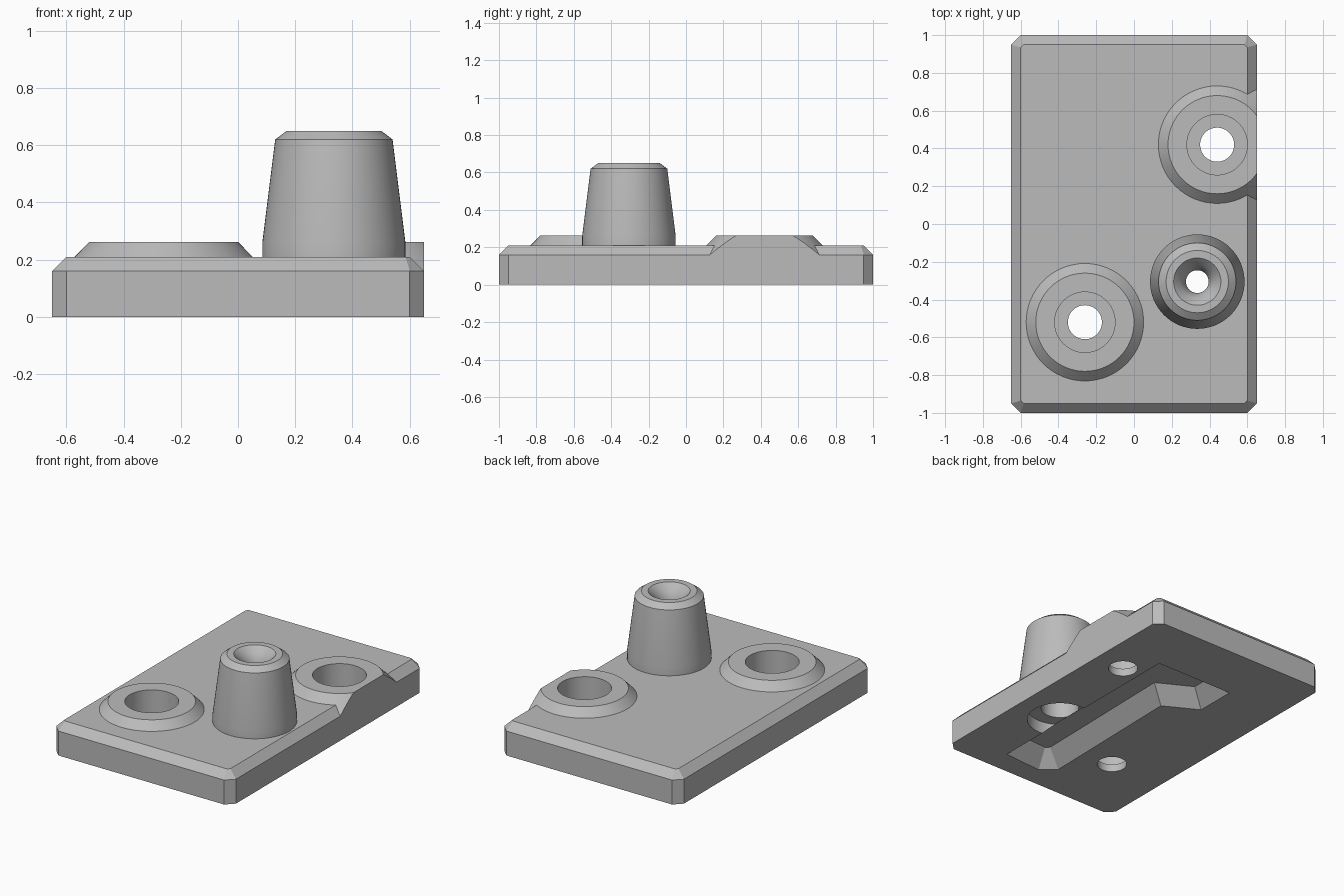
import bpy, bmesh, math
from mathutils import Vector

old = bpy.data.objects.get("Cube")
if old:
    bpy.data.objects.remove(old, do_unlink=True)

grey = bpy.data.materials.new("plain_grey")
grey.use_nodes = True
COLOUR = (0.5, 0.5, 0.5, 1)
grey.diffuse_color = COLOUR
grey.node_tree.nodes["Principled BSDF"].inputs["Base Color"].default_value = COLOUR


def loft(name, loops):
    """Closed solid skinned through equally long loops of points."""
    bm = bmesh.new()
    rings = [[bm.verts.new(p) for p in loop] for loop in loops]
    n = len(rings[0])
    for a, b in zip(rings, rings[1:]):
        for i in range(n):
            j = (i + 1) % n
            bm.faces.new((a[i], a[j], b[j], b[i]))
    bm.faces.new(rings[0][::-1])
    bm.faces.new(rings[-1])
    bmesh.ops.recalc_face_normals(bm, faces=bm.faces)
    mesh = bpy.data.meshes.new(name)
    bm.to_mesh(mesh)
    bm.free()
    mesh.materials.append(grey)
    obj = bpy.data.objects.new(name, mesh)
    bpy.context.collection.objects.link(obj)
    return obj


def turned(name, centre, profile, sides=64):
    """Solid of revolution from (radius, height) pairs, bottom to top."""
    ring = [(math.cos(math.tau * i / sides), math.sin(math.tau * i / sides))
            for i in range(sides)]
    return loft(name, [[(centre[0] + r * c, centre[1] + r * s, z) for c, s in ring]
                       for r, z in profile])


def clipped_rectangle(hx, hy, cut, z):
    return [(hx, cut - hy, z), (hx, hy - cut, z), (hx - cut, hy, z), (cut - hx, hy, z),
            (-hx, hy - cut, z), (-hx, cut - hy, z), (cut - hx, -hy, z), (hx - cut, -hy, z)]


def inset_loop(points, d, z):
    """Counter-clockwise outline moved inward by d, at height z."""
    out = []
    for i, p in enumerate(points):
        p = Vector(p)
        a = (p - Vector(points[i - 1])).normalized()
        b = (Vector(points[(i + 1) % len(points)]) - p).normalized()
        na, nb = Vector((-a.y, a.x)), Vector((-b.y, b.x))
        q = p + (na + nb) * (d / (1 + na.dot(nb)))
        out.append((q.x, q.y, z))
    return out


def combine(target, tool, operation):
    mod = target.modifiers.new("combine", "BOOLEAN")
    mod.operation, mod.solver, mod.object = operation, "EXACT", tool
    bpy.ops.object.select_all(action="DESELECT")
    bpy.context.view_layer.objects.active = target
    target.select_set(True)
    bpy.ops.object.modifier_apply(modifier=mod.name)
    bpy.data.objects.remove(tool, do_unlink=True)


BOSSES = {"front_boss": (-0.26, -0.52), "back_boss": (0.44, 0.42)}
POST = (0.335, -0.305)

# Plate with bevelled top and clipped corners
plate = loft("mounting_plate", [clipped_rectangle(0.65, 1, 0.05, 0),
                                clipped_rectangle(0.65, 1, 0.05, 0.16),
                                clipped_rectangle(0.6, 0.95, 0.015, 0.21)])

# Conical screw bosses, trimmed flush with the plate side
for name, centre in BOSSES.items():
    boss = turned(name, centre, [(0.365, 0.155), (0.26, 0.262)])
    if name == "back_boss":
        trim = loft("side_trim", [[(x, y, z) for x, y in
                                   ((0.65, -1), (1.5, -1), (1.5, 1.5), (0.65, 1.5))]
                                  for z in (-0.5, 1)])
        combine(boss, trim, "DIFFERENCE")
    combine(plate, boss, "UNION")

# Tapered post
post = turned("post", POST, [(0.25, 0.15), (0.25, 0.26), (0.205, 0.62), (0.165, 0.65)])
combine(plate, post, "UNION")

# Counterbored screw holes
for centre in BOSSES.values():
    hole = turned("screw_hole", centre, [(0.09, -0.1), (0.09, 0.05), (0.16, 0.05), (0.16, 0.4)])
    combine(plate, hole, "DIFFERENCE")

# Sloped channel under the plate
outline = [(0.31, -0.84), (0.31, 0.61), (-0.25, 0.61), (-0.25, 0.34),
           (-0.03, 0.22), (-0.05, -0.78), (0.04, -0.86)]
channel = loft("channel", [inset_loop(outline, d, d) for d in (-0.02, 0.1)])
combine(plate, channel, "DIFFERENCE")

# Bore through the post, flared at the top and relieved below
bore = turned("post_bore", POST, [(0.2, -0.1), (0.2, 0.08), (0.115, 0.08), (0.115, 0.4),
                                  (0.06, 0.45), (0.06, 0.54), (0.07, 0.58),
                                  (0.09, 0.615), (0.125, 0.65), (0.125, 0.8)])
combine(plate, bore, "DIFFERENCE")

# Smooth round walls, keep bevels crisp
bpy.ops.object.select_all(action="DESELECT")
bpy.context.view_layer.objects.active = plate
plate.select_set(True)
bpy.ops.object.shade_smooth_by_angle(angle=math.radians(22))
